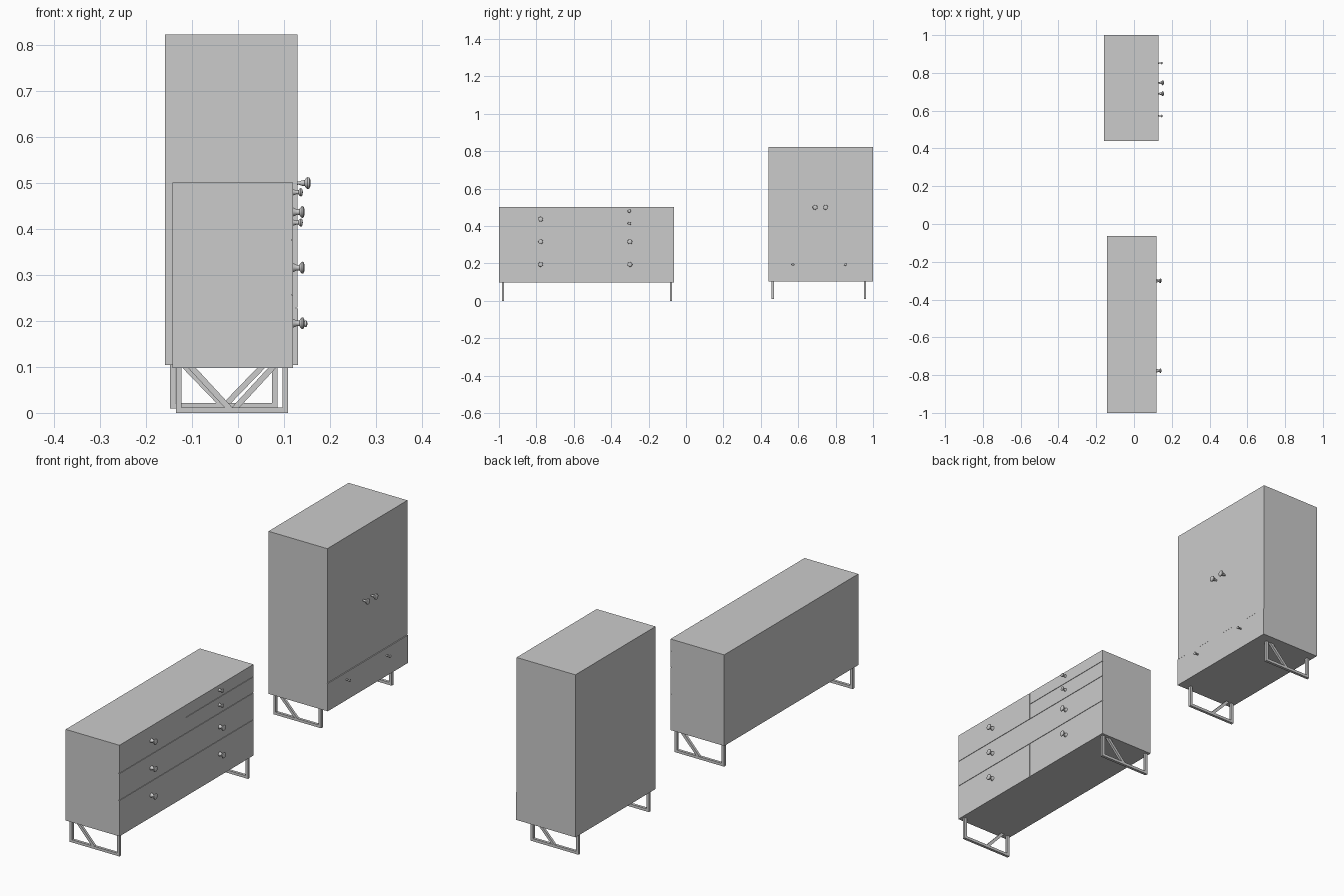
import bpy, bmesh, math
from mathutils import Vector, Matrix

if "Cube" in bpy.data.objects:
    bpy.data.objects.remove(bpy.data.objects["Cube"])


def finish(bm, name, smooth=False):
    bmesh.ops.recalc_face_normals(bm, faces=bm.faces)
    me = bpy.data.meshes.new(name)
    bm.to_mesh(me)
    bm.free()
    ob = bpy.data.objects.new(name, me)
    bpy.context.collection.objects.link(ob)
    if smooth:
        bpy.ops.object.select_all(action='DESELECT')
        ob.select_set(True)
        bpy.context.view_layer.objects.active = ob
        bpy.ops.object.shade_smooth_by_angle(angle=math.radians(40))
    return ob


def box(name, x0, x1, y0, y1, z0, z1):
    bm = bmesh.new()
    size = Matrix.Diagonal((x1 - x0, y1 - y0, z1 - z0, 1))
    mid = Matrix.Translation(((x0 + x1) / 2, (y0 + y1) / 2, (z0 + z1) / 2))
    bmesh.ops.create_cube(bm, size=1, matrix=mid @ size)
    return finish(bm, name)


def prism(bm, pts, y, w):
    """Extrude an x-z outline along y, centred on y."""
    f = bm.faces.new([bm.verts.new((x, y - w / 2, z)) for x, z in pts])
    ext = bmesh.ops.extrude_face_region(bm, geom=[f])
    verts = [v for v in ext['geom'] if isinstance(v, bmesh.types.BMVert)]
    bmesh.ops.translate(bm, verts=verts, vec=(0, w, 0))


def leg(name, x0, x1, y, z0, z1, flip, t=0.012):
    """Open frame leg with one diagonal brace; flip turns the brace around."""
    bm = bmesh.new()
    m = (x0 + x1) / 2
    prism(bm, [(x0, z0), (x1, z0), (x1, z1), (x1 - t, z1), (x1 - t, z0 + t),
               (x0 + t, z0 + t), (x0 + t, z1), (x0, z1)], y, t)
    s = -1 if flip else 1
    h = 0.0085
    prism(bm, [(m + s * dx, z) for dx, z in
               [(-0.089 - h, z1), (-0.089 + h, z1),
                (-0.008 + h, z0 + t), (-0.008 - h, z0 + t)]], y, t * 0.9)
    return finish(bm, name)


def knob(name, x, y, z, r, length, base):
    """Turned knob: foot, waist and flat-domed head, axis along x."""
    prof = [(-0.05, 0), (-0.05, base), (0.1, base * 0.85), (0.35, 0.45 * r),
            (0.55, 0.5 * r), (0.68, 0.85 * r), (0.78, r), (0.9, 0.93 * r),
            (0.98, 0.55 * r), (1.0, 0)]
    bm = bmesh.new()
    vs = [bm.verts.new((x + a * length, y, z + b)) for a, b in prof]
    edges = [bm.edges.new(p) for p in zip(vs, vs[1:])]
    bmesh.ops.spin(bm, geom=vs + edges, cent=(x, y, z), axis=(1, 0, 0),
                   angle=math.tau, steps=20)
    bmesh.ops.remove_doubles(bm, verts=bm.verts, dist=1e-5)
    return finish(bm, name, True)


G = 0.001  # half the seam between fronts

# Dresser body
box("dresser_body", -0.143, 0.116, -1, -0.063, 0.098, 0.501)

# Dresser drawer fronts
L, M, R = -1, -0.535, -0.063
drawers = [(L, M, 0.098, 0.257), (M, R, 0.098, 0.257), (L, R, 0.257, 0.376),
           (L, M, 0.376, 0.501), (M, R, 0.376, 0.447), (M, R, 0.447, 0.501)]
for i, (a, b, c, d) in enumerate(drawers):
    box(f"dresser_drawer_{i}", 0.116, 0.12,
        a + (G if a == M else 0), b - (G if b == M else 0),
        c + (G if c > 0.1 else 0), d - (G if d < 0.5 else 0))

# Dresser knobs
for y, zs in ((-0.777, (0.195, 0.316, 0.437)), (-0.3, (0.195, 0.316))):
    for z in zs:
        knob("dresser_knob", 0.12, y, z, 0.013, 0.025, 0.010)
for z in (0.414, 0.480):
    knob("dresser_small_knob", 0.12, -0.303, z, 0.009, 0.021, 0.007)

# Dresser legs
leg("dresser_front_leg", -0.135, 0.109, -0.978, 0, 0.1, False)
leg("dresser_back_leg", -0.135, 0.109, -0.080, 0, 0.1, True)

# Cabinet body, doors and drawer
box("cabinet_body", -0.159, 0.126, 0.44, 1, 0.104, 0.823)
box("cabinet_left_door", 0.126, 0.129, 0.44, 0.7198, 0.228 + G, 0.823)
box("cabinet_right_door", 0.126, 0.129, 0.7202, 1, 0.228 + G, 0.823)
box("cabinet_drawer", 0.126, 0.131, 0.44, 1, 0.104, 0.228 - G)

# Cabinet knobs
for y in (0.69, 0.747):
    knob("cabinet_door_knob", 0.129, y, 0.5, 0.013, 0.029, 0.004)
for y in (0.572, 0.852):
    knob("cabinet_drawer_knob", 0.131, y, 0.194, 0.007, 0.020, 0.004)

# Cabinet legs
leg("cabinet_front_leg", -0.148, 0.086, 0.464, 0.01, 0.106, False)
leg("cabinet_back_leg", -0.148, 0.086, 0.957, 0.01, 0.106, True)
